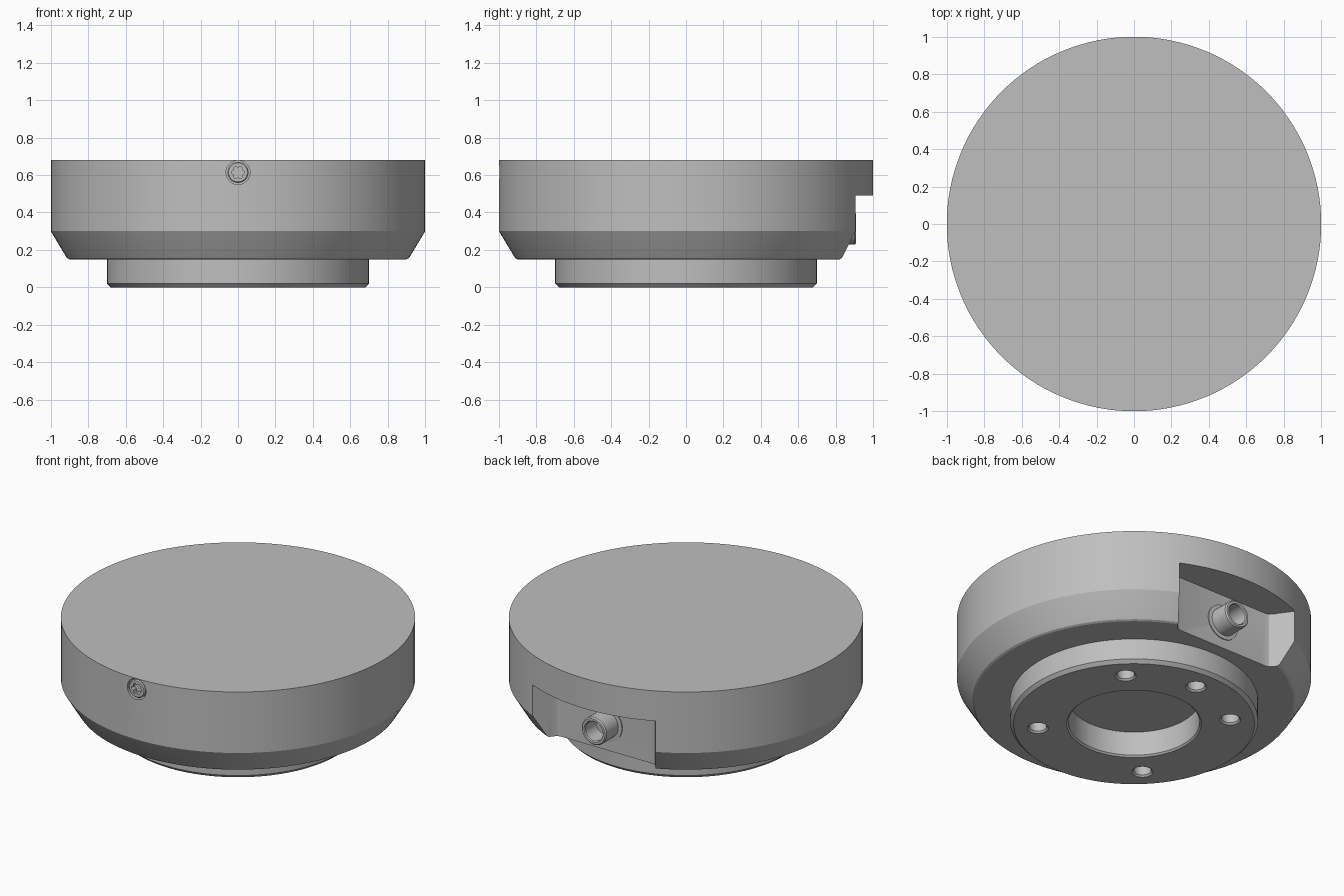
import bpy
import bmesh
from math import sin, cos, pi, radians

if "Cube" in bpy.data.objects:
    bpy.data.objects.remove(bpy.data.objects["Cube"], do_unlink=True)

grey = bpy.data.materials.new("satin grey")
grey.use_nodes = True
GREY = (0.52, 0.52, 0.52, 1)
grey.diffuse_color = GREY
grey.node_tree.nodes["Principled BSDF"].inputs["Base Color"].default_value = GREY


def finish(name, bm):
    bmesh.ops.remove_doubles(bm, verts=bm.verts, dist=1e-5)
    bmesh.ops.recalc_face_normals(bm, faces=bm.faces)
    mesh = bpy.data.meshes.new(name)
    bm.to_mesh(mesh)
    bm.free()
    mesh.materials.append(grey)
    obj = bpy.data.objects.new(name, mesh)
    bpy.context.collection.objects.link(obj)
    return obj


def lathe(name, profile, steps, place=(0, 0, 0), tilt=0):
    """Revolve (radius, height) points about z, then tilt about x and place."""
    bm = bmesh.new()
    verts = [bm.verts.new((r, 0, h)) for r, h in profile]
    edges = [bm.edges.new(pair) for pair in zip(verts, verts[1:])]
    bmesh.ops.spin(bm, geom=verts + edges, cent=(0, 0, 0), axis=(0, 0, 1),
                   angle=2 * pi, steps=steps, use_merge=True)
    obj = finish(name, bm)
    obj.rotation_euler.x = tilt
    obj.location = place
    return obj


def prism(name, outline, low, high):
    """Extrude a flat outline between two heights."""
    bm = bmesh.new()
    face = bm.faces.new([bm.verts.new((x, y, low)) for x, y in outline])
    top = bmesh.ops.extrude_face_region(bm, geom=[face])["geom"]
    bmesh.ops.translate(bm, vec=(0, 0, high - low),
                        verts=[v for v in top if isinstance(v, bmesh.types.BMVert)])
    return finish(name, bm)


def select(obj):
    bpy.ops.object.select_all(action='DESELECT')
    obj.select_set(True)
    bpy.context.view_layer.objects.active = obj


def cut(target, cutter):
    cutter.hide_render = True
    mod = target.modifiers.new("cut", 'BOOLEAN')
    mod.operation, mod.solver, mod.object = 'DIFFERENCE', 'EXACT', cutter
    select(target)
    bpy.ops.object.modifier_apply(modifier=mod.name)
    bpy.data.objects.remove(cutter, do_unlink=True)


def smooth(obj):
    select(obj)
    bpy.ops.object.shade_smooth_by_angle(angle=radians(25))


# Round housing with stepped base and central recess
body = lathe("housing", [
    (0, 0.16), (0.37, 0.16), (0.37, 0.01), (0.38, 0), (0.68, 0), (0.7, 0.02),
    (0.7, 0.15), (0.9, 0.15), (0.912, 0.156), (0.92, 0.167), (1, 0.3),
    (1, 0.68), (0, 0.68)], 128)

# Connector pocket in the back, with concave flared ends
half = [(0.31, 0.78), (0.335, 0.785), (0.355, 0.805), (0.37, 0.83), (0.425, 0.905), (0.43, 1.1)]
outline = half + [(-x, y) for x, y in reversed(half)]
cut(body, prism("pocket_cutter", outline, 0.1, 0.492))

# Mounting holes: four on the diagonals and one locating hole at the back
for angle in (45, 90, 135, 225, 315):
    a = radians(angle)
    cut(body, lathe("hole_cutter", [
        (0, -0.02), (0.08, -0.02), (0.05, 0.01), (0.05, 0.11), (0, 0.11)],
        32, (0.545 * cos(a), 0.545 * sin(a), 0)))

# Screw seat in the front
SCREW_Z = 0.614
cut(body, lathe("seat_cutter", [(0, -0.05), (0.064, -0.05), (0.064, 0.06), (0, 0.06)],
                40, (0, -1, SCREW_Z), pi / 2))
smooth(body)

# Screw head with six-lobed socket
screw = lathe("screw", [(0, -0.06), (0.056, -0.06), (0.056, -0.008), (0.05, -0.002), (0, -0.002)], 40)
lobes = [((0.031 + 0.005 * cos(6 * t)) * cos(t), (0.031 + 0.005 * cos(6 * t)) * sin(t))
         for t in (2 * pi * i / 48 for i in range(48))]
cut(screw, prism("socket_cutter", lobes, -0.03, 0.02))
screw.rotation_euler = (pi / 2, 0, 0)
screw.location = (0, -1, SCREW_Z)
smooth(screw)

# Hollow connector with a collar at its root, pointing backwards
connector = lathe("connector", [
    (0, -0.02), (0.108, -0.02), (0.108, 0.006), (0.085, 0.008), (0.085, 0.122),
    (0.078, 0.13), (0.065, 0.13), (0.06, 0.124), (0.06, 0.02), (0, 0.02)],
    40, (0, 0.78, 0.315), -pi / 2)
smooth(connector)
